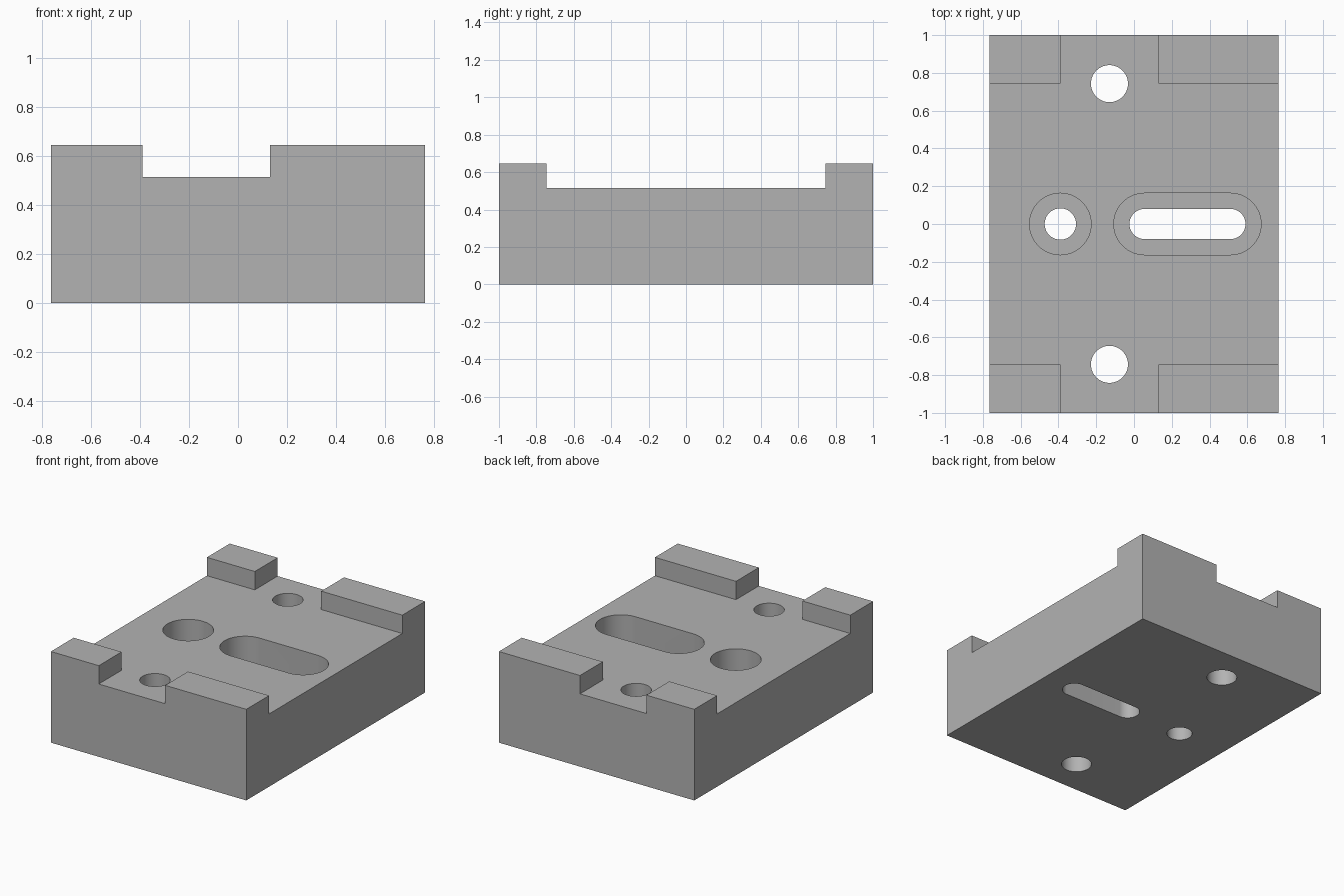
import bpy
import bmesh
from math import pi, cos, sin, radians

default = bpy.data.objects.get("Cube")
if default:
    bpy.data.objects.remove(default, do_unlink=True)

HALF_X, HALF_Y, HEIGHT = 0.765, 1.0, 0.645
DECK = 0.515          # height of the recessed deck
SEAT = 0.26           # height of the counterbore seats
TOP, UNDER = 1.0, -0.2  # cutter overshoot

grey = bpy.data.materials.new("plain grey")
grey.use_nodes = True
grey.diffuse_color = (0.45, 0.45, 0.45, 1)
grey.node_tree.nodes["Principled BSDF"].inputs["Base Color"].default_value = grey.diffuse_color


def prism(name, outline, z0, z1):
    """Extrude a counter-clockwise outline from z0 to z1."""
    bm = bmesh.new()
    base = bm.faces.new([bm.verts.new((x, y, z0)) for x, y in outline])
    grown = bmesh.ops.extrude_face_region(bm, geom=[base])["geom"]
    verts = [v for v in grown if isinstance(v, bmesh.types.BMVert)]
    bmesh.ops.translate(bm, verts=verts, vec=(0, 0, z1 - z0))
    bmesh.ops.recalc_face_normals(bm, faces=bm.faces)
    mesh = bpy.data.meshes.new(name)
    bm.to_mesh(mesh)
    bm.free()
    mesh.materials.append(grey)
    obj = bpy.data.objects.new(name, mesh)
    bpy.context.collection.objects.link(obj)
    return obj


def rectangle(x0, x1, y0, y1):
    return [(x0, y0), (x1, y0), (x1, y1), (x0, y1)]


def rounded(x, y, radius, reach=0.0, steps=32):
    """Circle, or a slot along x when reach is above zero."""
    points = []
    for side in (1, -1):
        for i in range(steps + (1 if reach else 0)):
            a = pi * i / steps - side * pi / 2
            points.append((x + side * reach + radius * cos(a), y + radius * sin(a)))
    return points


def cut(target, outline, z0, z1=TOP):
    cutter = prism("cutter", outline, z0, z1)
    cutter.hide_render = True
    mod = target.modifiers.new("cut", 'BOOLEAN')
    mod.operation = 'DIFFERENCE'
    mod.solver = 'EXACT'
    mod.object = cutter
    bpy.context.view_layer.objects.active = target
    bpy.ops.object.modifier_apply(modifier=mod.name)
    bpy.data.objects.remove(cutter, do_unlink=True)


block = prism("mounting_block", rectangle(-HALF_X, HALF_X, -HALF_Y, HALF_Y), 0, HEIGHT)

# Crossing channels that leave four raised corner pads
cut(block, rectangle(-1, 1, -0.745, 0.745), DECK)
cut(block, rectangle(-0.39, 0.13, -1.2, 1.2), DECK)

# Plain holes near both ends
for y in (-0.743, 0.743):
    cut(block, rounded(-0.13, y, 0.098), UNDER)

# Counterbored round hole and counterbored slot
for x, reach, bore in ((-0.39, 0, 0.083), (0.283, 0.227, 0.08)):
    cut(block, rounded(x, 0, 0.163, reach), SEAT)
    cut(block, rounded(x, 0, bore, reach), UNDER)

# Smooth bore walls with crisp edges
for o in bpy.context.selected_objects:
    o.select_set(False)
block.select_set(True)
bpy.context.view_layer.objects.active = block
bpy.ops.object.shade_smooth_by_angle(angle=radians(30))
